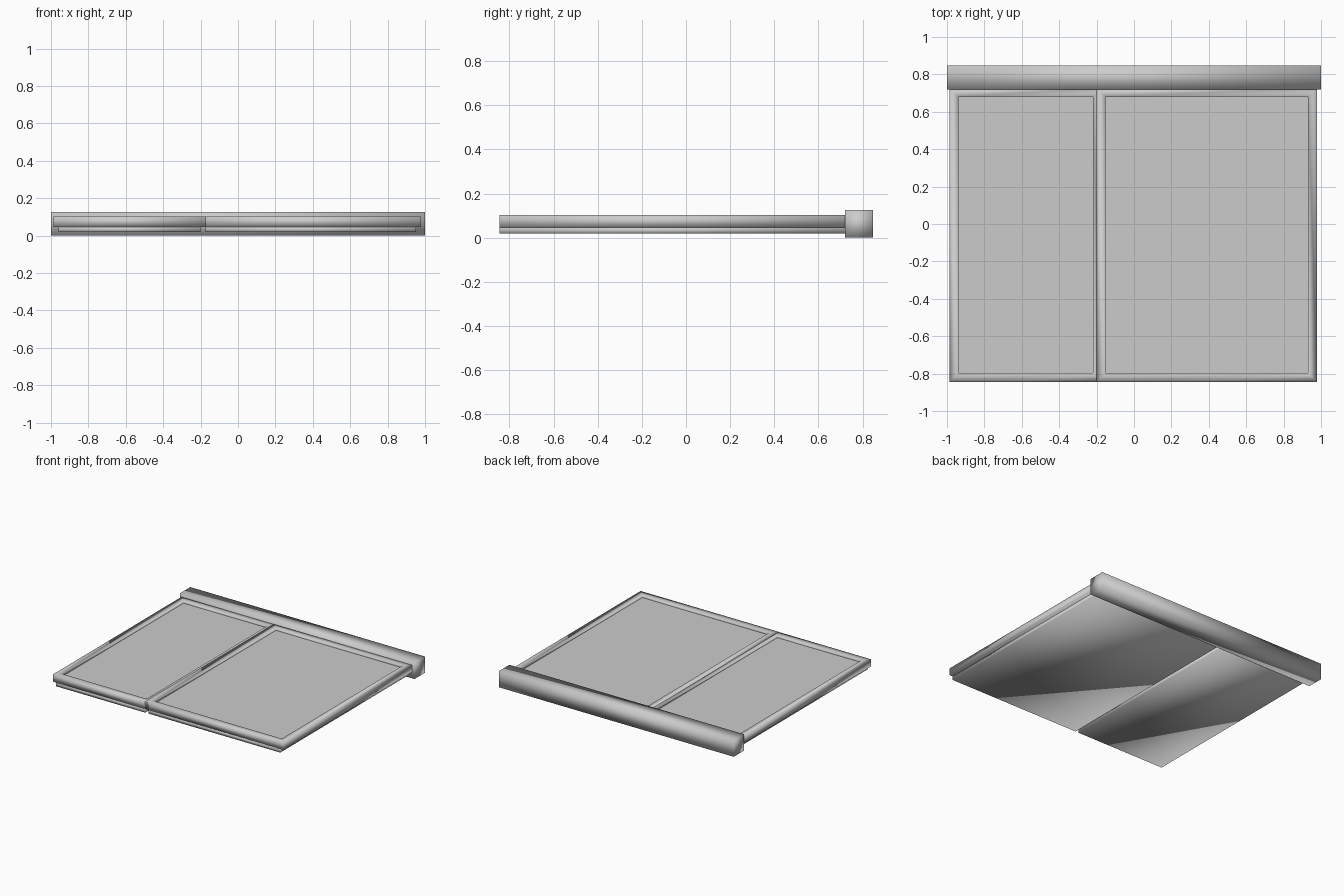
import bpy, bmesh
from mathutils import Matrix, Vector

if "Cube" in bpy.data.objects:
    bpy.data.objects.remove(bpy.data.objects["Cube"])


def box(name, lo, hi, rim=0.0, depth=0.0):
    """Smooth-shaded box; with a rim, its top gets a sunken flat pane."""
    lo, hi = Vector(lo), Vector(hi)
    bm = bmesh.new()
    size = hi - lo
    bmesh.ops.create_cube(bm, size=1, matrix=Matrix.Translation((lo + hi) / 2) @ Matrix.Diagonal((*size, 1)))
    for f in bm.faces:
        f.smooth = True
    if rim:
        top = max(bm.faces, key=lambda f: f.calc_center_median().z)
        bmesh.ops.inset_region(bm, faces=[top], thickness=rim)
        # sink the glass area below the rim
        res = bmesh.ops.extrude_discrete_faces(bm, faces=[top])
        pane = res["faces"][0]
        bmesh.ops.translate(bm, verts=pane.verts, vec=(0, 0, -depth))
        pane.smooth = False
        for e in pane.edges:
            e.smooth = False
    mesh = bpy.data.meshes.new(name)
    bm.to_mesh(mesh)
    bm.free()
    obj = bpy.data.objects.new(name, mesh)
    bpy.context.collection.objects.link(obj)
    return obj


# header bar along the back
box("header_bar", (-1, 0.72, 0), (1, 0.847, 0.125))

# two framed panels, the right one overlapping the left at the middle
for side, x0, x1, top in (("left", -0.987, -0.173, 0.101), ("right", -0.20, 0.978, 0.102)):
    box(side + "_frame", (x0, -0.844, 0.047), (x1, 0.727, top), 0.067, 0.02)
    # backing slab under the frame
    box(side + "_backing", (x0 + 0.027, -0.844, 0.018), (x1 - 0.027, 0.727, 0.048))
